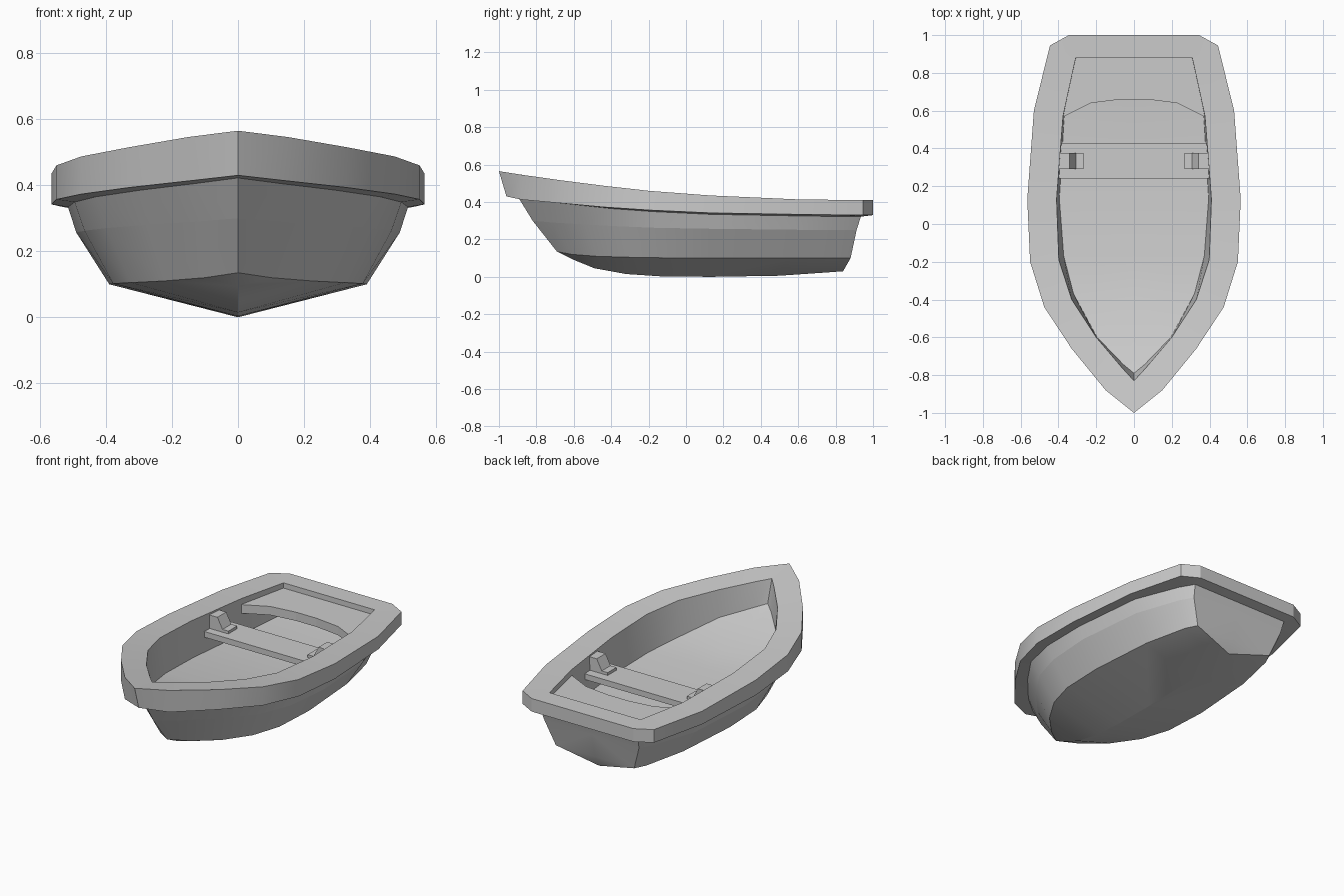
import bpy, bmesh

if "Cube" in bpy.data.objects:
    bpy.data.objects.remove(bpy.data.objects["Cube"])


def finish(name, bm):
    bmesh.ops.remove_doubles(bm, verts=bm.verts, dist=0.0005)
    bmesh.ops.recalc_face_normals(bm, faces=bm.faces)
    me = bpy.data.meshes.new(name)
    bm.to_mesh(me)
    bm.free()
    ob = bpy.data.objects.new(name, me)
    bpy.context.collection.objects.link(ob)
    return ob


def loft(name, rails):
    """Skin a list of half rails (bow to stern) on both sides of x = 0."""
    bm = bmesh.new()
    for s in (1, -1):
        grid = []
        for r in rails:
            r = r + [(0, r[-1][1], r[-1][2])]      # close at stern centre
            grid.append([bm.verts.new((s * x, y, z)) for x, y, z in r])
        for a, b in zip(grid, grid[1:]):
            for i in range(len(a) - 1):
                bm.faces.new((a[i], a[i + 1], b[i + 1], b[i]))
    return finish(name, bm)


def prism(name, a, b):
    """Join two matching closed outlines into a solid."""
    bm = bmesh.new()
    a, b = ([bm.verts.new(p) for p in pts] for pts in (a, b))
    bm.faces.new(a)
    bm.faces.new(b)
    for i in range(len(a)):
        j = (i + 1) % len(a)
        bm.faces.new((a[i], a[j], b[j], b[i]))
    return finish(name, bm)


def slab(name, half, z0, z1):
    """Horizontal board from a half outline."""
    pts = half + [(-x, y) for x, y in reversed(half)]
    return prism(name, *[[(x, y, z) for x, y in pts] for z in (z0, z1)])


def rail(xy, zs):
    return [(x, y, z) for (x, y), z in zip(xy, zs)]


# Rim outline, outside and inside
outer = [(0, -1), (.15, -.88), (.33, -.66), (.475, -.44), (.55, -.2),
         (.565, .13), (.53, .6), (.445, .945), (.345, 1)]
inner = [(0, -.83), (.06, -.765), (.2, -.6), (.33, -.4), (.398, -.19),
         (.41, .13), (.376, .57), (.315, .85), (.308, .88)]
low_z = [.43, .413, .393, .373, .357, .342, .334, .33, .33]
rim_top = rail(outer, [.565, .546, .515, .487, .46, .435, .414, .41, .41])
rim_low = rail([(0, -.96)] + outer[1:], low_z)
rim_in = rail(inner, [.538, .528, .503, .48, .457, .435, .414, .41, .41])

# Hull side lines under the rim
top = rail([(0, -.895), (.13, -.78), (.295, -.59), (.43, -.4), (.495, -.18),
            (.515, .13), (.48, .58), (.38, .85), (.33, .935)],
           [z - .008 for z in low_z])
mid = rail([(0, -.82), (.12, -.71), (.275, -.54), (.4, -.36), (.465, -.16),
            (.49, .13), (.455, .56), (.365, .83), (.32, .912)],
           [.30, .29, .28, .27, .262, .257, .252, .25, .25])
chine = rail([(0, -.69), (.1, -.61), (.225, -.48), (.325, -.32), (.378, -.14),
              (.39, .13), (.36, .54), (.3, .81), (.265, .88)],
             [.135, .12, .11, .105, .102, .1, .1, .1, .1])
keel = [(0, y, z) for y, z in
        [(-.69, .135), (-.61, .095), (-.49, .046), (-.32, .015), (-.14, .003),
         (.13, 0), (.5, .006), (.76, .024), (.84, .03)]]

# Cockpit floor, rising toward the bow
floor = rail([(0, -.79), (.055, -.745), (.195, -.6), (.32, -.37), (.372, -.17),
              (.395, .13), (.37, .56), (.313, .845), (.306, .878)],
             [.40, .38, .335, .265, .24, .215, .2, .22, .25])
floor_mid = [(0, y, z) for x, y, z in floor]

hull = loft("hull", [keel, chine, mid, top, rim_low, rim_top, rim_in, floor,
                     floor_mid])

# Smooth along the planks, with a crisp line between the two planks
bpy.context.view_layer.objects.active = hull
hull.select_set(True)
bpy.ops.object.shade_smooth_by_angle(angle=0.5)
line = {(round(abs(x), 3), round(y, 3), round(z, 3)) for x, y, z in mid}
on_line = [(round(abs(v.co.x), 3), round(v.co.y, 3), round(v.co.z, 3)) in line
           for v in hull.data.vertices]
for e in hull.data.edges:
    if on_line[e.vertices[0]] and on_line[e.vertices[1]]:
        e.use_edge_sharp = True

# Rowing bench and curved stern seat
slab("rowing_bench", [(.412, .24), (.398, .43)], .298, .333)
slab("stern_seat", [(.07, .66), (.23, .64), (.38, .565), (.314, .89)],
     .325, .378)

# Stepped oar rests on the bench ends
profile = [(.268, .32), (.268, .35), (.308, .35), (.342, .415),
           (.415, .415), (.415, .32)]
for side, s in (("left", -1), ("right", 1)):
    prism("oar_rest_" + side,
          *[[(s * x, y, z) for x, z in profile] for y in (.29, .375)])
